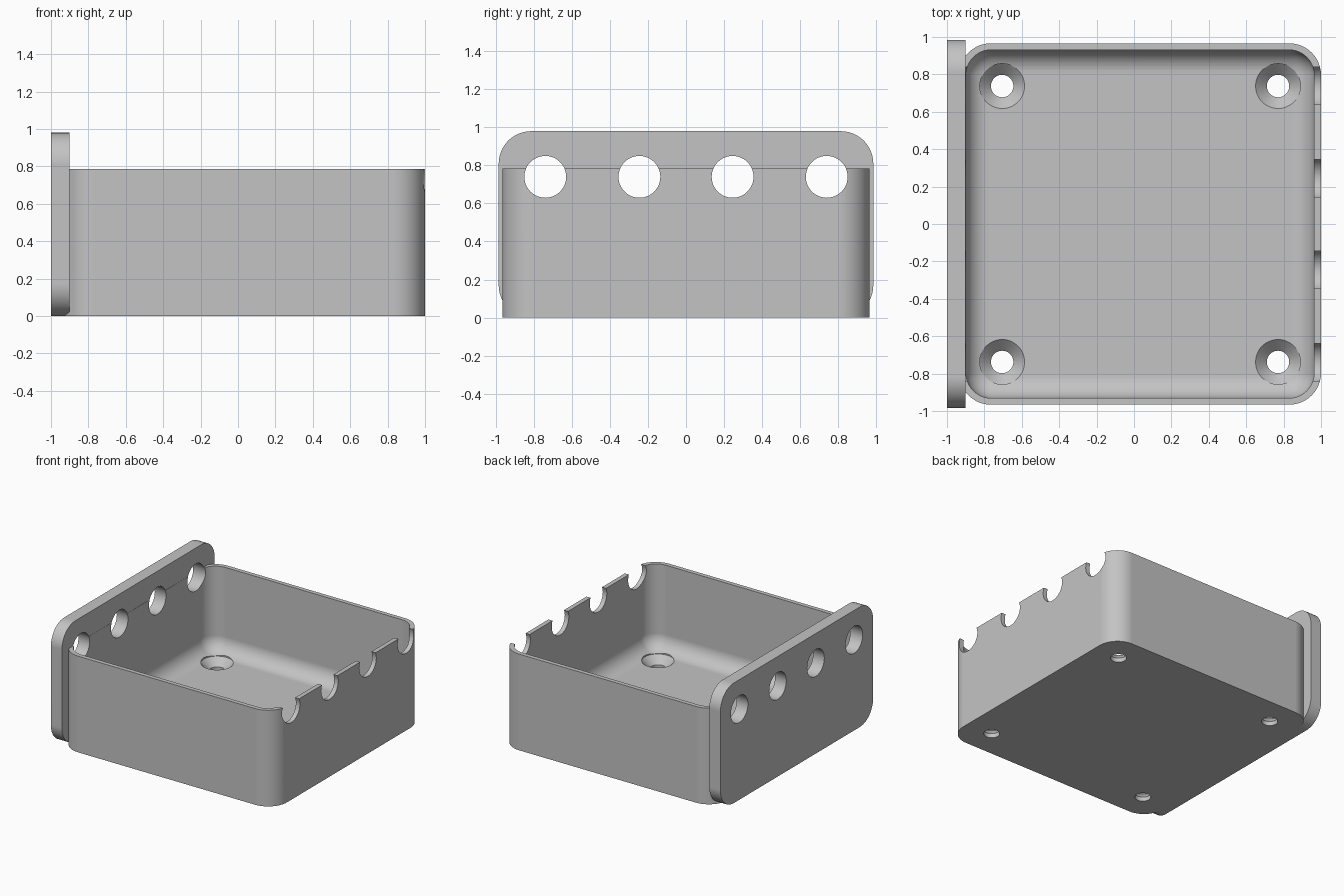
import bpy, bmesh, math
from mathutils import Matrix

cube = bpy.data.objects.get("Cube")
if cube:
    bpy.data.objects.remove(cube, do_unlink=True)

grey = bpy.data.materials.new("plain grey")
grey.use_nodes = True
colour = (0.55, 0.55, 0.55, 1)
grey.diffuse_color = colour
grey.node_tree.nodes["Principled BSDF"].inputs["Base Color"].default_value = colour

TRAY_X = 0.0325      # tray centre along x
TRAY_TOP = 0.785
FLOOR = 0.095
HALF = 0.966         # half width of the tray
WALL = 0.035
CORNER = 0.17


def rounded_rect(hx, hy, r, steps=12):
    """Outline of a rectangle with rounded corners, counter-clockwise."""
    points = []
    for quarter, (sx, sy) in enumerate(((1, 1), (-1, 1), (-1, -1), (1, -1))):
        for i in range(steps + 1):
            a = (quarter + i / steps) * math.pi / 2
            points.append((sx * (hx - r) + r * math.cos(a),
                           sy * (hy - r) + r * math.sin(a)))
    return points


def loft(name, rings, matrix=Matrix()):
    """Closed solid through outlines given as (points, height)."""
    bm = bmesh.new()
    loops = [[bm.verts.new((x, y, z)) for x, y in pts] for pts, z in rings]
    n = len(loops[0])
    for a, b in zip(loops, loops[1:]):
        for i in range(n):
            j = (i + 1) % n
            bm.faces.new((a[i], a[j], b[j], b[i]))
    bm.faces.new(loops[0][::-1])
    bm.faces.new(loops[-1])
    bm.transform(matrix)
    bmesh.ops.recalc_face_normals(bm, faces=bm.faces)
    mesh = bpy.data.meshes.new(name)
    bm.to_mesh(mesh)
    bm.free()
    mesh.materials.append(grey)
    obj = bpy.data.objects.new(name, mesh)
    bpy.context.collection.objects.link(obj)
    return obj


def circle(r, steps=48):
    return [(r * math.cos(2 * math.pi * i / steps),
             r * math.sin(2 * math.pi * i / steps)) for i in range(steps)]


def combine(target, other, operation):
    mod = target.modifiers.new(operation.lower(), "BOOLEAN")
    mod.operation = operation
    mod.solver = "EXACT"
    mod.object = other
    bpy.context.view_layer.objects.active = target
    bpy.ops.object.modifier_apply(modifier=mod.name)
    bpy.data.objects.remove(other, do_unlink=True)


# Tray block with rounded upright corners
shift = Matrix.Translation((TRAY_X, 0, 0))
outline = rounded_rect(HALF + 0.0015, HALF, CORNER)
tray = loft("tray_with_end_plate", [(outline, 0), (outline, TRAY_TOP)], shift)

# Taller end plate, standing upright on the right-hand side
upright = Matrix(((0, 0, 1, 0), (1, 0, 0, 0), (0, 1, 0, 0.49), (0, 0, 0, 1)))
plate_outline = rounded_rect(0.985, 0.49, CORNER)
end_plate = loft("end_plate", [(plate_outline, -1.0), (plate_outline, -0.9)], upright)
combine(tray, end_plate, "UNION")

# Hollow inside with a filleted floor
inner = HALF - WALL
fillet = 0.125
rings = []
for i in range(11):
    a = i / 10 * math.pi / 2
    inset = fillet * (1 - math.sin(a))
    pts = rounded_rect(inner - inset, inner - inset, CORNER - WALL - inset)
    rings.append((pts, FLOOR + fillet * (1 - math.cos(a))))
rings.append((rounded_rect(inner, inner, CORNER - WALL), 1.2))
combine(tray, loft("hollow_cutter", rings, shift), "DIFFERENCE")

# Round holes through the plate, opening as notches in the opposite wall
for y in (-0.74, -0.245, 0.245, 0.74):
    place = Matrix.Translation((0, y, 0.74)) @ Matrix.Rotation(math.pi / 2, 4, "Y")
    cutter = loft("hole_cutter", [(circle(0.11), -1.2), (circle(0.11), 1.2)], place)
    combine(tray, cutter, "DIFFERENCE")

# Countersunk screw holes in the floor
for sx in (-1, 1):
    for sy in (-1, 1):
        place = Matrix.Translation((TRAY_X + sx * 0.7375, sy * 0.7375, 0))
        profile = ((0.06, -0.1), (0.06, 0.035), (0.12, FLOOR), (0.12, 0.3))
        cutter = loft("screw_cutter", [(circle(r), z) for r, z in profile], place)
        combine(tray, cutter, "DIFFERENCE")

# Smooth curves, crisp edges
bpy.ops.object.select_all(action="DESELECT")
tray.select_set(True)
bpy.context.view_layer.objects.active = tray
bpy.ops.object.shade_smooth_by_angle(angle=math.radians(30))
weighted = tray.modifiers.new("weighted_normals", "WEIGHTED_NORMAL")
weighted.keep_sharp = True
